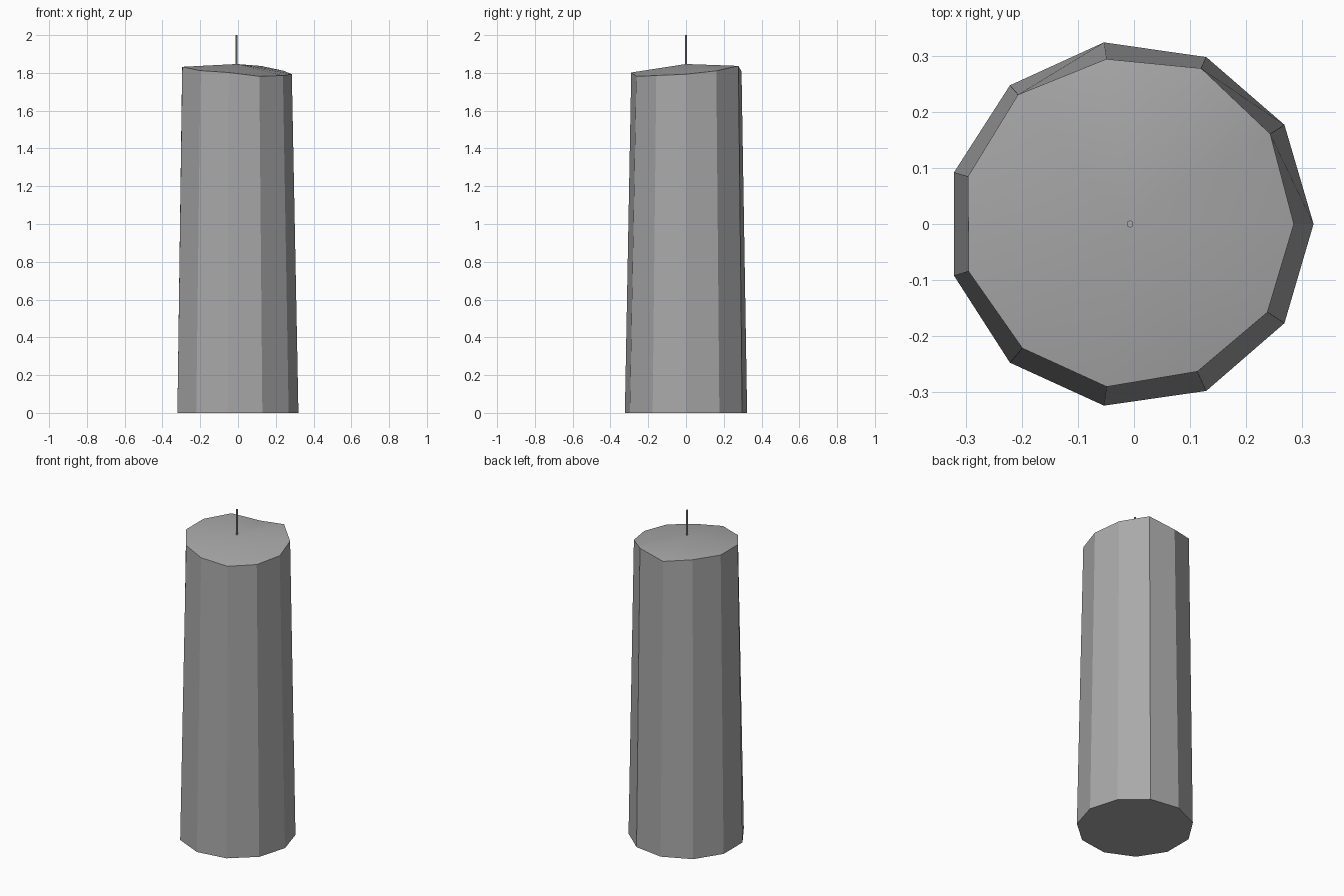
import bpy, bmesh, math

cube = bpy.data.objects.get("Cube")
if cube:
    bpy.data.objects.remove(cube)

SIDES, CX = 11, -0.007
grey = bpy.data.materials.new("plain grey")
grey.use_nodes = True
colour = (0.4, 0.4, 0.4, 1)
grey.diffuse_color = colour
grey.node_tree.nodes["Principled BSDF"].inputs["Base Color"].default_value = colour


def add_object(name, bm):
    bmesh.ops.recalc_face_normals(bm, faces=bm.faces)
    mesh = bpy.data.meshes.new(name)
    bm.to_mesh(mesh)
    bm.free()
    mesh.materials.append(grey)
    obj = bpy.data.objects.new(name, mesh)
    bpy.context.collection.objects.link(obj)
    bpy.ops.object.select_all(action="DESELECT")
    obj.select_set(True)
    bpy.context.view_layer.objects.active = obj
    bpy.ops.object.shade_smooth_by_angle(angle=math.radians(28))
    return obj


def ring(bm, radii, heights, turn=0.0):
    n = len(radii)
    verts = []
    for k, (r, z) in enumerate(zip(radii, heights)):
        a = turn + math.tau * k / n
        verts.append(bm.verts.new((CX + r * math.cos(a), r * math.sin(a), z)))
    return verts


def bridge(bm, low, high):
    for k in range(len(low)):
        j = (k + 1) % len(low)
        bm.faces.new((low[k], low[j], high[j], high[k]))


# Candle body: tapered, with an uneven melted rim rising to the middle
bm = bmesh.new()
rim_radii = [0.292, 0.297, 0.305, 0.297, 0.305, 0.301, 0.3, 0.293, 0.293, 0.289, 0.291]
rim_heights = [1.793, 1.811, 1.837, 1.807, 1.835, 1.832, 1.832, 1.812, 1.802, 1.782, 1.786]
base = ring(bm, [0.327] * SIDES, [0] * SIDES)
rim = ring(bm, rim_radii, rim_heights)
bm.faces.new(base[::-1])
bridge(bm, base, rim)
peak = bm.verts.new((CX, 0, 1.847))
for k in range(SIDES):
    bm.faces.new((rim[k], rim[(k + 1) % SIDES], peak))
add_object("candle_body", bm)

# Wick: thin six-sided rod
bm = bmesh.new()
foot = ring(bm, [0.0065] * 6, [1.83] * 6, math.pi / 6)
tip = ring(bm, [0.0065] * 6, [2.0] * 6, math.pi / 6)
bridge(bm, foot, tip)
bm.faces.new(foot[::-1])
bm.faces.new(tip)
add_object("wick", bm)
